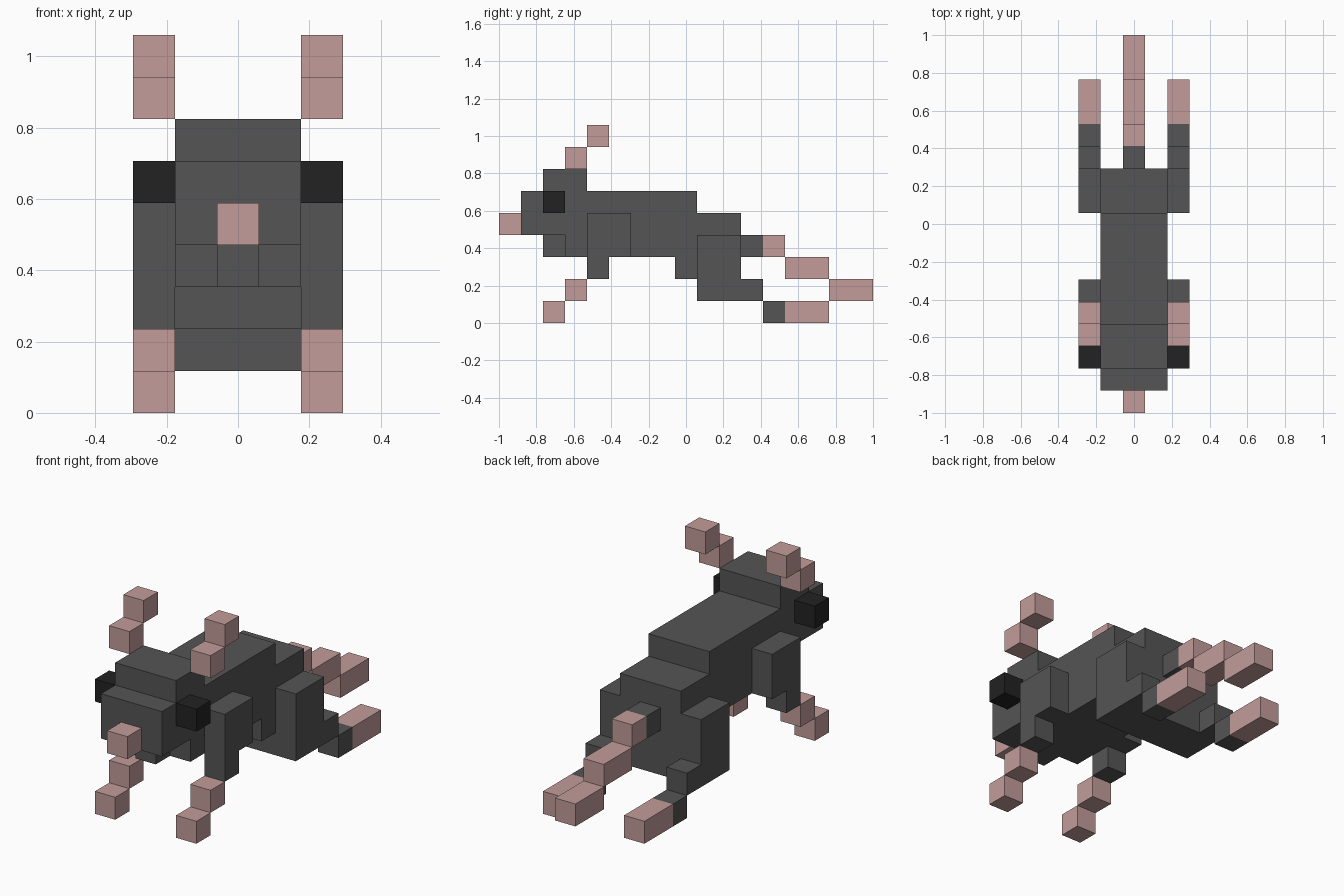
import bpy, bmesh
from mathutils import Vector

cube = bpy.data.objects.get("Cube")
if cube:
    bpy.data.objects.remove(cube, do_unlink=True)

U = 2 / 17  # edge of one block; y counts from the nose tip, z from the ground


def material(name, rgb):
    m = bpy.data.materials.new(name)
    m.use_nodes = True
    m.diffuse_color = (*rgb, 1)
    m.node_tree.nodes["Principled BSDF"].inputs["Base Color"].default_value = (*rgb, 1)
    return m


GREY = material("dark grey", (0.09, 0.09, 0.09))
PINK = material("dusty pink", (0.54, 0.335, 0.325))
BLACK = material("eye black", (0.016, 0.016, 0.016))


def slab(name, x0, x1, outline, mat):
    """Extrude a side outline of (y, z) block corners from x0 to x1."""
    bm = bmesh.new()
    face = bm.faces.new([bm.verts.new((x0 * U, y * U - 1, z * U)) for y, z in outline])
    new = bmesh.ops.extrude_face_region(bm, geom=[face])["geom"]
    moved = [v for v in new if isinstance(v, bmesh.types.BMVert)]
    bmesh.ops.translate(bm, verts=moved, vec=Vector(((x1 - x0) * U, 0, 0)))
    bmesh.ops.recalc_face_normals(bm, faces=bm.faces)
    mesh = bpy.data.meshes.new(name)
    bm.to_mesh(mesh)
    bm.free()
    mesh.materials.append(mat)
    obj = bpy.data.objects.new(name, mesh)
    bpy.context.collection.objects.link(obj)


def box(name, x0, x1, y0, y1, z0, z1, mat):
    slab(name, x0, x1, [(y0, z0), (y1, z0), (y1, z1), (y0, z1)], mat)


# Head, trunk and rump in one stepped outline
slab("body", -1.5, 1.5,
     [(1, 4), (3, 4), (3, 3), (8, 3), (8, 2), (9, 2), (9, 1), (11, 1), (11, 5),
      (9, 5), (9, 6), (4, 6), (4, 7), (2, 7), (2, 6), (1, 6)], GREY)

# Centre line parts: nose, jaw and tail
box("nose", -0.5, 0.5, 0, 1, 4, 5, PINK)
box("jaw", -0.5, 0.5, 2, 3, 3, 4, GREY)
box("tail_root", -0.5, 0.5, 11, 12, 3, 4, GREY)
box("tail_upper", -0.5, 0.5, 12, 13, 3, 4, PINK)
box("tail_middle", -0.5, 0.5, 13, 15, 2, 3, PINK)
box("tail_tip", -0.5, 0.5, 15, 17, 1, 2, PINK)

# Paired parts
for side, x0, x1 in (("left", 1.5, 2.5), ("right", -2.5, -1.5)):
    box(side + "_eye", x0, x1, 2, 3, 5, 6, BLACK)
    box(side + "_ear_base", x0, x1, 3, 4, 7, 8, PINK)
    box(side + "_ear_tip", x0, x1, 4, 5, 8, 9, PINK)
    # Front leg
    slab(side + "_front_leg", x0, x1,
         [(4, 2), (5, 2), (5, 3), (6, 3), (6, 5), (4, 5)], GREY)
    box(side + "_front_shin", x0, x1, 3, 4, 1, 2, PINK)
    box(side + "_front_paw", x0, x1, 2, 3, 0, 1, PINK)
    # Hind leg
    slab(side + "_hind_leg", x0, x1,
         [(9, 1), (12, 1), (12, 2), (11, 2), (11, 4), (9, 4)], GREY)
    box(side + "_hind_heel", x0, x1, 12, 13, 0, 1, GREY)
    box(side + "_hind_paw", x0, x1, 13, 15, 0, 1, PINK)
